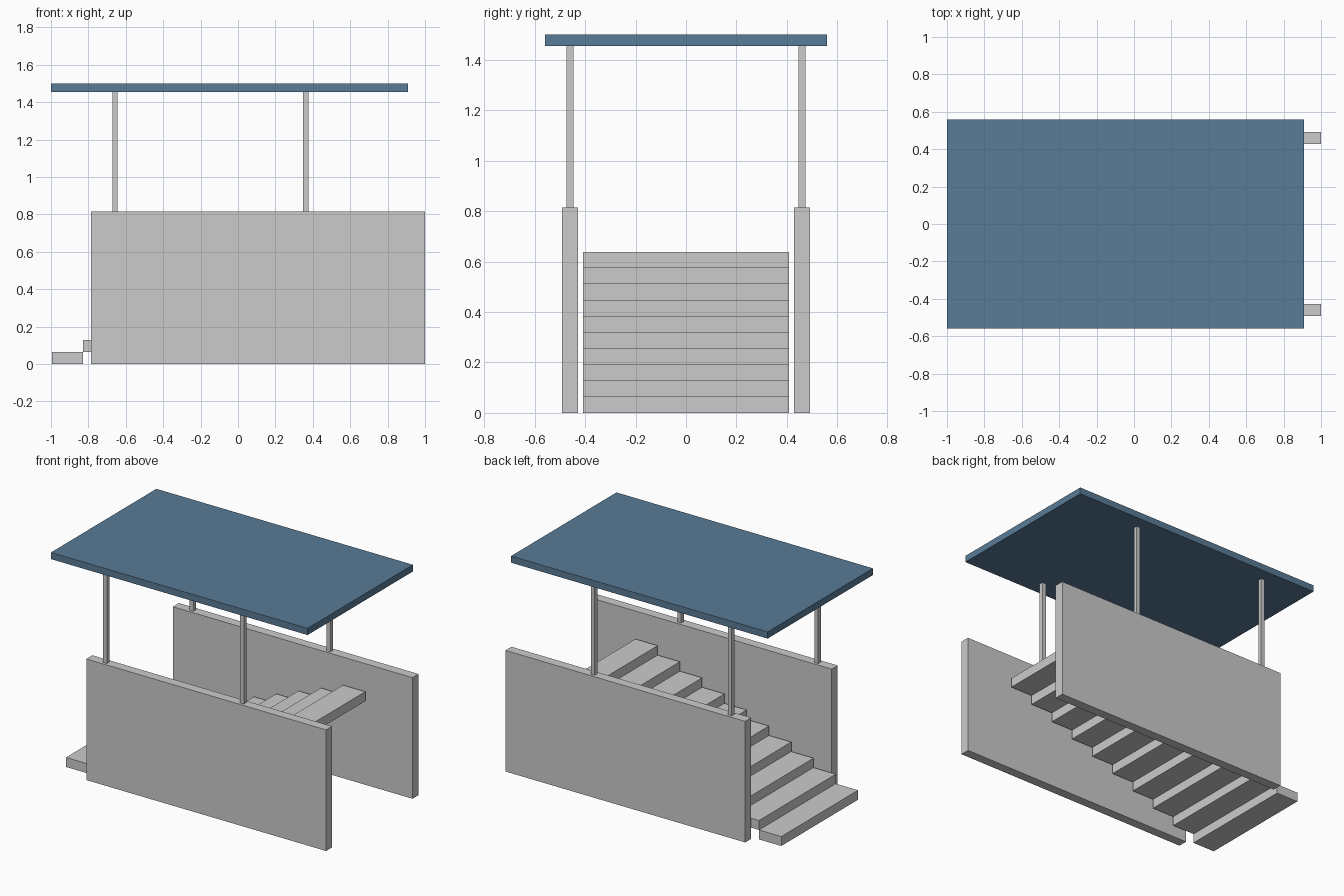
import bpy
import bmesh
from mathutils import Vector

if "Cube" in bpy.data.objects:
    bpy.data.objects.remove(bpy.data.objects["Cube"])


def box(name, lo, hi, mat=None):
    """Axis-aligned box between two corners."""
    lo, hi = Vector(lo), Vector(hi)
    bm = bmesh.new()
    bmesh.ops.create_cube(bm, size=1)
    bmesh.ops.scale(bm, vec=hi - lo, verts=bm.verts)
    mesh = bpy.data.meshes.new(name)
    bm.to_mesh(mesh)
    bm.free()
    obj = bpy.data.objects.new(name, mesh)
    obj.location = (lo + hi) / 2
    bpy.context.collection.objects.link(obj)
    if mat:
        mesh.materials.append(mat)
    return obj


blue = bpy.data.materials.new("roof_blue")
blue.diffuse_color = (0.10, 0.20, 0.31, 1)
blue.use_nodes = True
blue.node_tree.nodes["Principled BSDF"].inputs["Base Color"].default_value = blue.diffuse_color

WALL_TOP = 0.815
ROOF_BOTTOM = 1.455
POST = 0.014          # half width of a post
WALL_Y = 0.46         # centre line of each side wall

# Stairs: separate blocks touching edge to edge
STEPS, TREAD, RISER = 10, 0.1657, 0.0638
for i in range(STEPS):
    x, z = -0.995 + i * TREAD, i * RISER
    box(f"step_{i + 1}", (x, -0.408, z), (x + TREAD, 0.408, z + RISER))

# Side walls with the canopy posts standing on them
for side, s in (("front", -1), ("back", 1)):
    y = s * WALL_Y
    box(f"{side}_wall", (-0.785, y - 0.032, 0), (1.0, y + 0.032, WALL_TOP))
    for end, x in (("lower", -0.658), ("upper", 0.362)):
        box(f"{side}_{end}_post", (x - POST, y - POST, WALL_TOP),
            (x + POST, y + POST, ROOF_BOTTOM))

# Flat canopy roof
box("canopy_roof", (-1.0, -0.56, ROOF_BOTTOM), (0.91, 0.56, 1.5), blue)
